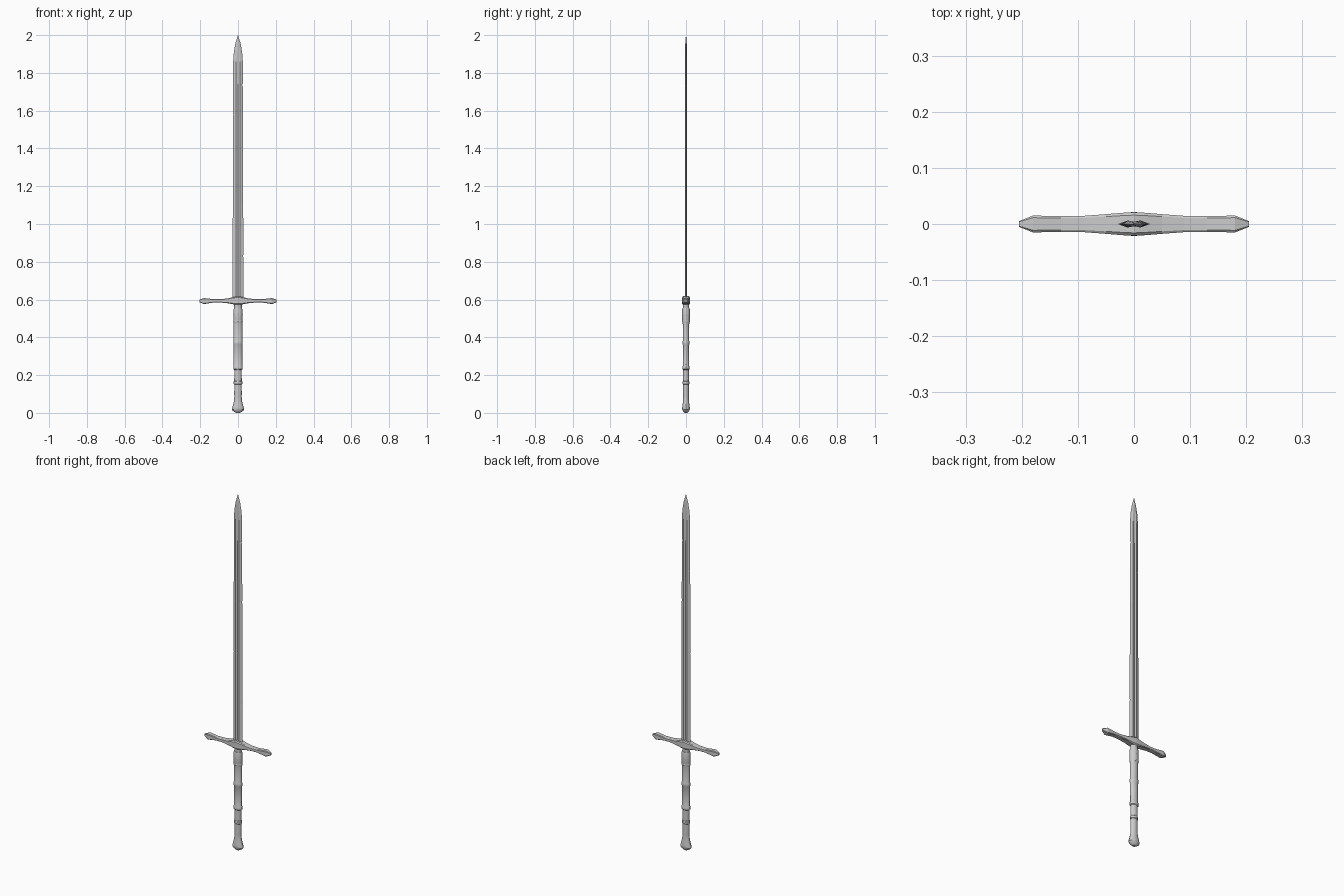
import bpy, bmesh, math

if "Cube" in bpy.data.objects:
    bpy.data.objects.remove(bpy.data.objects["Cube"])


def loft(name, rings, smooth=None):
    """Skin a list of closed rings and cap both ends."""
    bm = bmesh.new()
    rows = [[bm.verts.new(p) for p in ring] for ring in rings]
    n = len(rows[0])
    for a, b in zip(rows, rows[1:]):
        for i in range(n):
            j = (i + 1) % n
            bm.faces.new((a[i], a[j], b[j], b[i]))
    bm.faces.new(rows[0])
    bm.faces.new(rows[-1])
    bmesh.ops.recalc_face_normals(bm, faces=bm.faces)
    mesh = bpy.data.meshes.new(name)
    bm.to_mesh(mesh)
    bm.free()
    obj = bpy.data.objects.new(name, mesh)
    bpy.context.collection.objects.link(obj)
    if smooth:
        bpy.ops.object.select_all(action='DESELECT')
        obj.select_set(True)
        bpy.context.view_layer.objects.active = obj
        bpy.ops.object.shade_smooth_by_angle(angle=math.radians(smooth))
    return obj


def oval(z, rx, ry, n=16):
    return [(rx * math.cos(2 * math.pi * i / n),
             ry * math.sin(2 * math.pi * i / n), z) for i in range(n)]


# Blade: sharp edges, two ridges and a central fuller on each face
def blade_ring(z, left, right, ridge, thick, fuller):
    return [(-left, 0, z), (-ridge, -thick, z), (0, -fuller, z), (ridge, -thick, z),
            (right, 0, z), (ridge, thick, z), (0, fuller, z), (-ridge, thick, z)]


def blade_width(z):
    return 0.029 - 0.0035 * (z - 0.6) / 1.25


blade = [(0.60, 0, 0)]
for z, dl, dr in [(0.83, 0, .002), (1.11, .0015, 0), (1.40, 0, .0025),
                  (1.58, .002, 0), (1.735, 0, .005)]:      # worn nicks
    blade += [(z - 0.007, 0, 0), (z, dl, dr), (z + 0.007, 0, 0)]
rings = [blade_ring(z, blade_width(z) - dl, blade_width(z) - dr, 0.011, 0.0065, 0.003)
         for z, dl, dr in blade]
rings += [blade_ring(1.86, .0255, .0255, .010, .006, .003),
          blade_ring(1.91, .022, .022, .008, .005, .004),
          blade_ring(1.955, .014, .014, .005, .004, .004),
          blade_ring(2.0, .001, .001, .0005, .0006, .0006)]
loft("blade", rings)


# Crossguard: bevelled rectangular section swelling at the centre and the ends
def guard_ring(x, ry, zlo, zhi):
    c = 0.25
    mz, h = (zlo + zhi) / 2, (zhi - zlo) / 2
    return [(x, ry * a, mz + h * b) for a, b in
            [(-1, -1 + c), (-1, 1 - c), (-1 + c, 1), (1 - c, 1),
             (1, 1 - c), (1, -1 + c), (1 - c, -1), (-1 + c, -1)]]


half = [(0.0, .021, .572, .618), (0.02, .020, .574, .614), (0.05, .0175, .580, .607),
        (0.09, .0145, .584, .602), (0.13, .014, .584, .602),
        (0.18, .015, .576, .608), (0.205, .005, .586, .599)]
guard = [guard_ring(-x, *r) for x, *r in reversed(half[1:])]
guard += [guard_ring(x, *r) for x, *r in half]
loft("crossguard", guard)

# Grip: oval leather-wrapped handle with raised bands
grip = [(.055, .019, .015), (.10, .020, .0155), (.150, .0195, .0155), (.153, .023, .018),
        (.165, .023, .018), (.168, .020, .016), (.228, .0195, .016), (.232, .025, .0185),
        (.246, .025, .0185), (.250, .0225, .017), (.36, .0235, .0165), (.364, .0245, .0185),
        (.378, .0245, .0185), (.382, .0235, .017), (.47, .0235, .017), (.485, .0235, .019),
        (.492, .024, .021), (.545, .024, .021), (.556, .021, .019)]
loft("grip", [oval(*r) for r in grip], 30)

# Collar between the grip and the guard, plus narrow wrap cords
loft("collar", [oval(z, .020, .0165) for z in (.55, .58)], 30)
for z in (.520, .485):
    loft("wrap_cord", [oval(z - .006, .0235, .0195), oval(z, .0255, .0218),
                       oval(z + .006, .0235, .0195)], 40)

# Pommel: flared end with a shallow bevelled base
pommel = [(0, .010, .008), (.010, .027, .016), (.018, .033, .020), (.030, .030, .020),
          (.045, .0255, .0175), (.065, .021, .016), (.085, .0195, .015)]
loft("pommel", [oval(*r) for r in pommel], 30)
